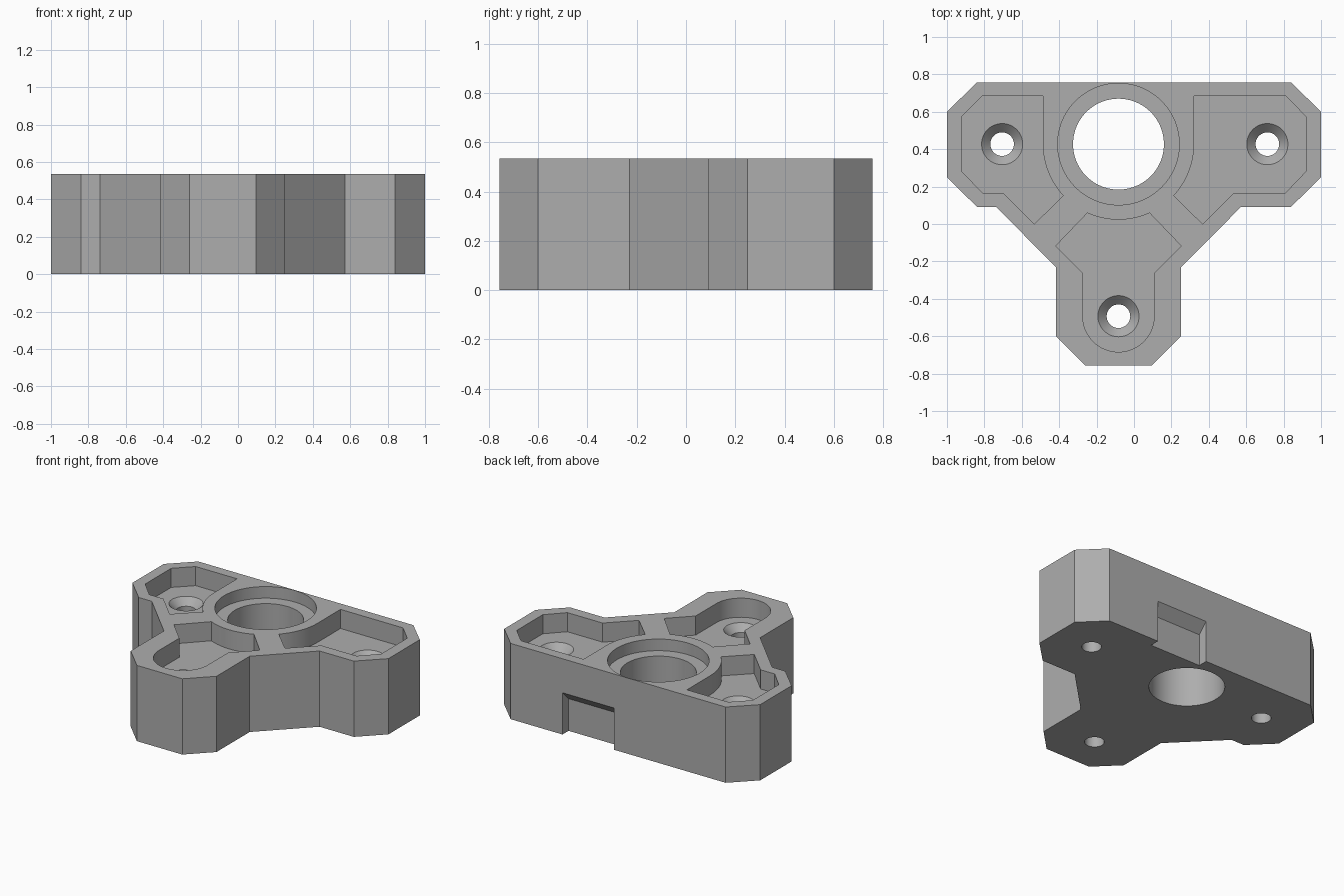
import bpy, bmesh, math
from math import radians, cos, sin

cube = bpy.data.objects.get("Cube")
if cube:
    bpy.data.objects.remove(cube, do_unlink=True)

HEIGHT, POCKET_Z, LEDGE_Z = 0.535, 0.40, 0.453
BACK_Y = 0.757
BORE = (-0.083, 0.427)
RIM = 0.404          # outer radius of the wall around the bore
SCREWS = [(-0.705, 0.427), (0.713, 0.427), (-0.083, -0.493)]

grey = bpy.data.materials.new("plain grey")
grey.use_nodes = True
grey.diffuse_color = (0.42, 0.42, 0.42, 1)
grey.node_tree.nodes["Principled BSDF"].inputs["Base Color"].default_value = grey.diffuse_color


def arc(centre, radius, start, end, steps=16):
    angles = [radians(start + (end - start) * i / steps) for i in range(steps + 1)]
    return [(centre[0] + radius * cos(a), centre[1] + radius * sin(a)) for a in angles]


def make_object(name, bm):
    bmesh.ops.recalc_face_normals(bm, faces=bm.faces)
    mesh = bpy.data.meshes.new(name)
    bm.to_mesh(mesh)
    bm.free()
    mesh.materials.append(grey)
    obj = bpy.data.objects.new(name, mesh)
    bpy.context.collection.objects.link(obj)
    return obj


def loft(name, rings):
    """Solid through matching rings of 3D points, capped at both ends."""
    bm = bmesh.new()
    loops = [[bm.verts.new(p) for p in ring] for ring in rings]
    n = len(loops[0])
    for low, high in zip(loops, loops[1:]):
        for i in range(n):
            j = (i + 1) % n
            bm.faces.new((low[i], low[j], high[j], high[i]))
    bm.faces.new(loops[0][::-1])
    bm.faces.new(loops[-1])
    return make_object(name, bm)


def prism(name, outline, bottom, top):
    return loft(name, [[(x, y, z) for x, y in outline] for z in (bottom, top)])


def lathe(name, centre, profile, sides=64):
    """Upright round cutter from (radius, z) pairs."""
    return loft(name, [[(x, y, z) for x, y in arc(centre, r, 0, 360, sides)[:-1]]
                       for r, z in profile])


# Block with three chamfered arms
body = prism("bracket_body", [
    (-0.84, BACK_Y), (-1, 0.6), (-1, 0.25), (-0.84, 0.092), (-0.738, 0.092),
    (-0.418, -0.23), (-0.418, -0.6), (-0.26, -BACK_Y), (0.095, -BACK_Y),
    (0.252, -0.6), (0.252, -0.23), (0.573, 0.092), (0.84, 0.092),
    (1, 0.25), (1, 0.6), (0.84, BACK_Y)], 0, HEIGHT)

# Pockets in the top, each wrapping around the bore wall
right_pocket = [(-0.81, 0.685), (-0.487, 0.685)] + arc(BORE, RIM, 180, 223) + [
    (-0.533, 0), (-0.7, 0.167), (-0.81, 0.167), (-0.923, 0.283), (-0.923, 0.573)]
left_pocket = [(0.81, 0.685), (0.321, 0.685)] + arc(BORE, RIM, 0, -43) + [
    (0.367, 0), (0.535, 0.167), (0.81, 0.167), (0.921, 0.283), (0.921, 0.573)]
front_pocket = (arc(BORE, RIM, 245.7, 294.3) + [(0.252, -0.117), (0.108, -0.263)]
                + arc(SCREWS[2], 0.191, 0, -180, 32)
                + [(-0.274, -0.263), (-0.418, -0.117)])
cutters = [prism("pocket_cutter", outline, POCKET_Z, HEIGHT + 0.1)
           for outline in (right_pocket, left_pocket, front_pocket)]

# Stepped main bore
cutters.append(lathe("bore_cutter", BORE, [
    (0.243, -0.1), (0.243, LEDGE_Z), (0.325, LEDGE_Z), (0.325, HEIGHT + 0.1)], 96))

# Countersunk screw holes
for spot in SCREWS:
    cutters.append(lathe("screw_cutter", spot, [
        (0.063, -0.1), (0.063, POCKET_Z - 0.048), (0.11, POCKET_Z), (0.11, POCKET_Z + 0.02)]))

# Notch in the back, open at the bottom, with a sloped ceiling
depth, notch_top = 0.068, 0.295
section = [(BACK_Y - depth, -0.1), (BACK_Y + 0.1, -0.1), (BACK_Y + 0.1, notch_top),
           (BACK_Y, notch_top), (BACK_Y - depth, notch_top - depth)]
cutters.append(loft("notch_cutter", [[(x, y, z) for y, z in section] for x in (0.033, 0.435)]))

# Cut everything out of the block
bpy.context.view_layer.objects.active = body
for cutter in cutters:
    cutter.hide_render = True
    mod = body.modifiers.new("cut", "BOOLEAN")
    mod.operation, mod.solver, mod.object = "DIFFERENCE", "EXACT", cutter
    bpy.ops.object.modifier_apply(modifier=mod.name)
    bpy.data.objects.remove(cutter, do_unlink=True)

bpy.ops.object.select_all(action="DESELECT")
body.select_set(True)
bpy.ops.object.shade_smooth_by_angle(angle=radians(30))
